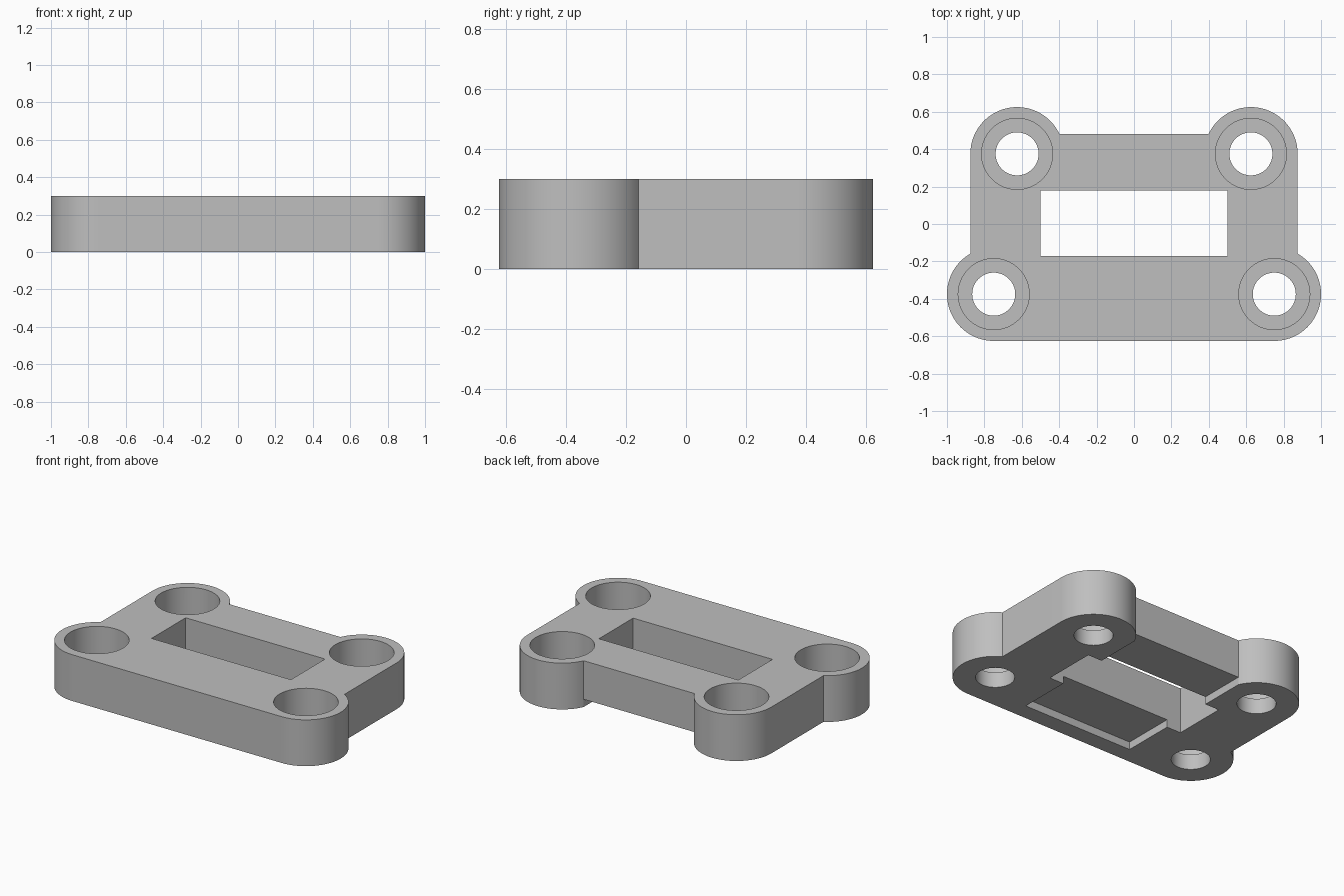
import bpy, bmesh, math

if "Cube" in bpy.data.objects:
    bpy.data.objects.remove(bpy.data.objects["Cube"])

H = 0.30                        # plate height
R = 0.25                        # corner lug radius
FRONT, BACK = (0.75, -0.375), (0.625, 0.375)   # lug centres, right side
SIDE_X, BACK_Y = 0.875, 0.48    # straight side and back edges

grey = bpy.data.materials.new("grey")
grey.diffuse_color = (0.52, 0.52, 0.52, 1)
grey.use_nodes = True
grey.node_tree.nodes["Principled BSDF"].inputs["Base Color"].default_value = grey.diffuse_color


def prism(name, outline, z0, z1):
    """Extrude a counter-clockwise outline from z0 to z1."""
    bm = bmesh.new()
    base = bm.faces.new([bm.verts.new((x, y, z0)) for x, y in outline])
    top = bmesh.ops.extrude_face_region(bm, geom=[base])["geom"]
    bmesh.ops.translate(bm, vec=(0, 0, z1 - z0),
                        verts=[v for v in top if isinstance(v, bmesh.types.BMVert)])
    bmesh.ops.recalc_face_normals(bm, faces=bm.faces)
    mesh = bpy.data.meshes.new(name)
    bm.to_mesh(mesh)
    bm.free()
    mesh.materials.append(grey)
    obj = bpy.data.objects.new(name, mesh)
    bpy.context.collection.objects.link(obj)
    return obj


def arc(centre, radius, a0, a1, n):
    return [(centre[0] + radius * math.cos(a0 + (a1 - a0) * i / n),
             centre[1] + radius * math.sin(a0 + (a1 - a0) * i / n)) for i in range(n + 1)]


def circle(centre, radius, n=64):
    return arc(centre, radius, 0, math.tau, n)[:-1]


def rect(x, y0, y1):
    return [(-x, y0), (x, y0), (x, y1), (-x, y1)]


# Plate outline: right half with both lugs, then mirrored
front_end = math.acos((SIDE_X - FRONT[0]) / R)
back_end = math.pi - math.asin((BACK_Y - BACK[1]) / R)
right = arc(FRONT, R, -math.pi / 2, front_end, 40) + arc(BACK, R, 0, back_end, 40)
plate = prism("mounting_plate", right + [(-x, y) for x, y in reversed(right)], 0, H)

# Cutters: window, shallow channel underneath open to the back, stepped screw holes
cutters = [prism("window_cutter", rect(0.5, -0.172, 0.178), -0.1, H + 0.1),
           prism("channel_cutter", rect(0.398, -0.515, 0.7), -0.1, 0.05)]
for sx in (-1, 1):
    for cx, cy in (FRONT, BACK):
        cutters.append(prism("hole_cutter", circle((sx * cx, cy), 0.115), -0.1, H + 0.1))
        cutters.append(prism("counterbore_cutter", circle((sx * cx, cy), 0.19), 0.10, H + 0.1))

bpy.context.view_layer.objects.active = plate
plate.select_set(True)
for cutter in cutters:
    mod = plate.modifiers.new("cut", 'BOOLEAN')
    mod.operation = 'DIFFERENCE'
    mod.solver = 'EXACT'
    mod.object = cutter
    bpy.ops.object.modifier_apply(modifier=mod.name)
    bpy.data.objects.remove(cutter, do_unlink=True)

bpy.ops.object.shade_smooth_by_angle(angle=math.radians(30))
